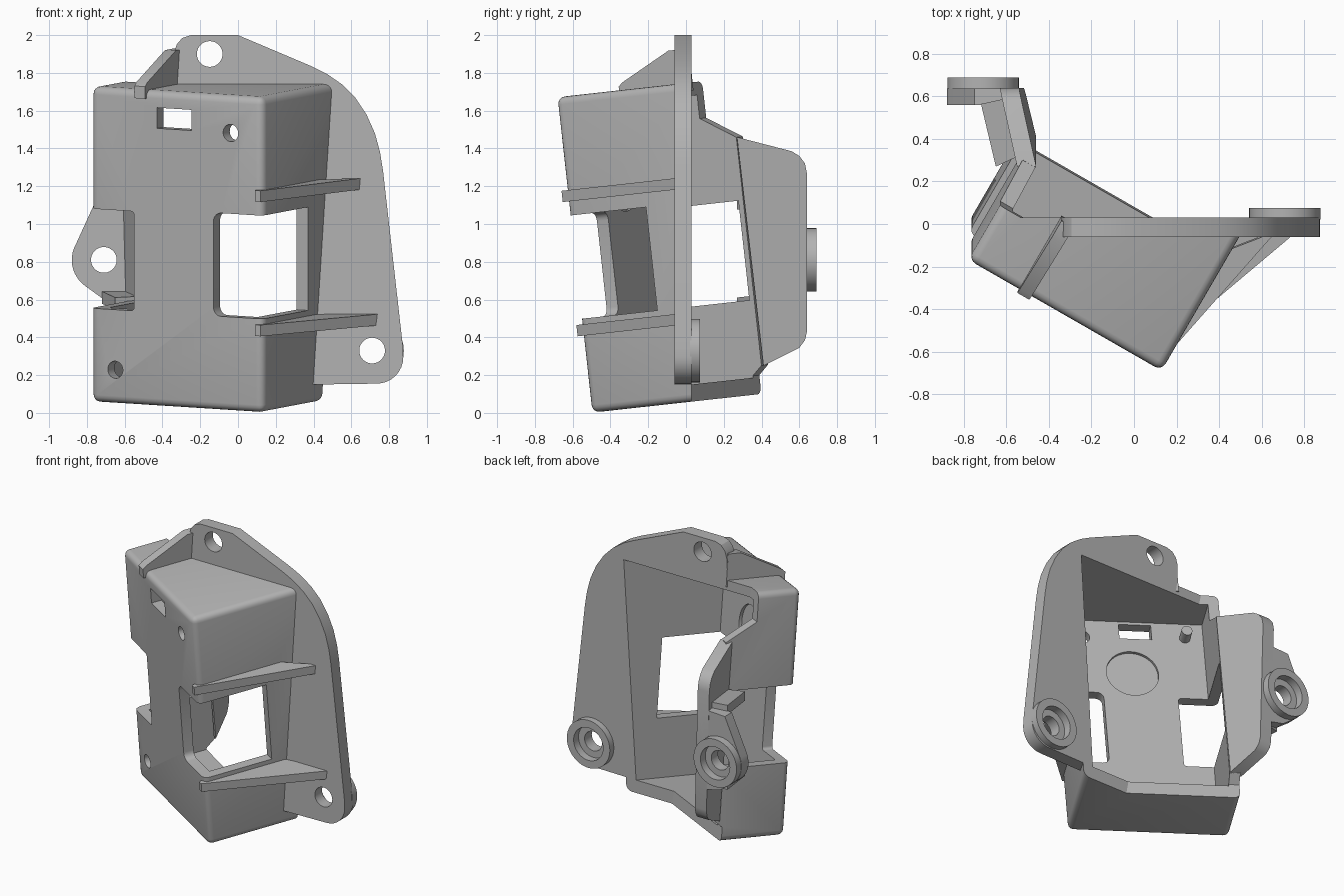
import bpy, bmesh, math
from mathutils import Matrix, Vector

if "Cube" in bpy.data.objects:
    bpy.data.objects.remove(bpy.data.objects["Cube"])

grey = bpy.data.materials.new("light_grey_plastic")
grey.use_nodes = True
grey.diffuse_color = (0.45, 0.45, 0.45, 1)
grey.node_tree.nodes["Principled BSDF"].inputs["Base Color"].default_value = (0.45, 0.45, 0.45, 1)

# Frame of the tilted housing: origin at its bottom front right corner
WORLD = Matrix.Identity(4)
BOX = (Matrix.Translation((0.13, -0.51, 0)) @ Matrix.Rotation(math.radians(6.3), 4, 'X')
       @ Matrix.Rotation(math.radians(-30), 4, 'Z'))
W, H = 1.05, 1.68


def prism(name, pts, axis, lo, hi, frame=BOX, shear=None):
    """Extrude a 2D outline along one axis of a frame."""
    def place(a, b, d):
        co = {'x': (d, a, b), 'y': (a, d, b), 'z': (a, b, d)}[axis]
        return frame @ Vector(shear(*co) if shear else co)
    bm = bmesh.new()
    rings = [[bm.verts.new(place(a, b, d)) for a, b in pts] for d in (lo, hi)]
    n = len(pts)
    for ring in rings:
        bm.faces.new(ring)
    for i in range(n):
        j = (i + 1) % n
        bm.faces.new((rings[0][i], rings[0][j], rings[1][j], rings[1][i]))
    bmesh.ops.recalc_face_normals(bm, faces=bm.faces)
    mesh = bpy.data.meshes.new(name)
    bm.to_mesh(mesh)
    bm.free()
    mesh.materials.append(grey)
    obj = bpy.data.objects.new(name, mesh)
    bpy.context.collection.objects.link(obj)
    return obj


def rect(a0, b0, a1, b1):
    return [(a0, b0), (a1, b0), (a1, b1), (a0, b1)]


def arc(cx, cy, r, start=0, end=360, n=40):
    full = end - start == 360
    steps = [math.radians(start + (end - start) * i / n) for i in range(n if full else n + 1)]
    return [(cx + r * math.cos(t), cy + r * math.sin(t)) for t in steps]


def round_rect(a0, b0, a1, b1, r):
    corners = [(a1 - r, b1 - r), (a0 + r, b1 - r), (a0 + r, b0 + r), (a1 - r, b0 + r)]
    return [p for i, c in enumerate(corners) for p in arc(*c, r, 90 * i, 90 * i + 90, 5)]


def bake(obj):
    deps = bpy.context.evaluated_depsgraph_get()
    mesh = bpy.data.meshes.new_from_object(obj.evaluated_get(deps))
    obj.modifiers.clear()
    obj.data = mesh


def cut(obj, tool, keep=False):
    mod = obj.modifiers.new("cut", 'BOOLEAN')
    mod.operation, mod.solver, mod.object = 'DIFFERENCE', 'EXACT', tool
    bake(obj)
    if not keep:
        bpy.data.objects.remove(tool)


def to_box(x, y, z):
    p = BOX.inverted() @ Vector((x, y, z))
    return p.x, p.y


# Housing: rounded block, trimmed behind the mounting plate, hollowed out
housing = prism("housing", rect(-W, 0, 0, 1.4), 'z', 0, H)
bev = housing.modifiers.new("round", 'BEVEL')
bev.width, bev.segments = 0.04, 4
bake(housing)

trim = prism("trim", rect(-3, -2, 3, 4), 'y', 0.03, 3, WORLD)
kept = [(-2, -3), (0.45, -3), (0.45, 0.1), (0.51, 0.15), (0.51, 1.365),
        (0.30, 1.485), (0.30, 5), (-2, 5)]
cut(trim, prism("kept", kept, 'x', -4, 4))
cut(housing, trim)

cavity = prism("cavity", rect(-W + 0.07, 0.09, -0.07, 1.61), 'y', 0.07, 1.6)
cut(housing, cavity, keep=True)

# Openings round both front corners
cut(housing, prism("window", round_rect(-0.30, 0.5, 0.6, 1.05, 0.045), 'y', -0.5, 0.48))
cut(housing, prism("side_opening", round_rect(-2, 0.5, -0.785, 1.03, 0.02), 'y', -0.5, 0.48))

# Front slot, screw holes and shallow round recess inside
cut(housing, prism("slot", rect(-0.645, 1.48, -0.435, 1.59), 'y', -0.5, 0.2))
for u, w in ((-0.195, 1.48), (-0.9, 0.18)):
    cut(housing, prism("screw_hole", arc(u, w, 0.046), 'y', -0.5, 0.12))
cut(housing, prism("recess", arc(-0.5, 1.21, 0.17), 'y', 0.05, 0.2))
peg = prism("locating_peg", arc(-0.86, 1.5, 0.035), 'y', 0.06, 0.16)

# Mounting plate with the cavity opening through it
outline = [(-0.34, 1.6), (-0.34, 1.9), (-0.325, 1.95), (-0.295, 1.985), (-0.25, 2), (0, 2),
           (0.39, 1.835), (0.47, 1.795), (0.55, 1.74), (0.62, 1.67), (0.68, 1.58), (0.725, 1.48),
           (0.752, 1.38), (0.768, 1.28), (0.873, 0.35)]
outline += arc(0.735, 0.295, 0.14, 0, -90, 8) + [(0.4, 0.15), (0.2, 0.15)]
plate = prism("mounting_plate", outline, 'y', -0.06, 0.03, WORLD)
cut(plate, cavity)
cut(plate, prism("top_hole", arc(-0.15, 1.9, 0.068), 'y', -1, 1, WORLD))

# Bent arm carrying on from the left wall
arm_side = [(0.27, 1.46), (0.56, 1.385), (0.6, 1.36), (0.63, 1.32), (0.64, 1.27), (0.64, 0.43),
            (0.63, 0.385), (0.6, 0.345), (0.41, 0.25)]


def lean(x, y, z):
    bend = 0.27 + (1.46 - z) * 0.115
    return x - 0.23 * (y - bend), y, z


arm = prism("side_arm", arm_side, 'x', -0.55, -0.46, WORLD, lean)

# Mounting tab on the arm
tab_outline = ([(-0.54, 1.14), (-0.75, 1.13)] + arc(-0.71, 0.81, 0.17, 160, 235, 10)
               + [(-0.71, 0.6), (-0.53, 0.56)])
tab = prism("side_tab", tab_outline, 'y', 0.56, 0.638, WORLD)

# Ring bosses behind the two lower mounting holes
for part, name, x, z, y0, y1 in ((plate, "plate_boss", 0.71, 0.33, 0.02, 0.075),
                                 (tab, "tab_boss", -0.71, 0.81, 0.63, 0.69)):
    boss = prism(name, arc(x, z, 0.168), 'y', y0, y1, WORLD)
    for obj in (part, boss, arm):
        cut(obj, prism("bore", arc(x, z, 0.068), 'y', y0 - 0.2, y1 + 0.2, WORLD))
        cut(obj, prism("counterbore", arc(x, z, 0.115), 'y', y1 - 0.055, y1 + 0.2, WORLD))

# Short ribs stiffening the arm above and below the tab
for name, z in (("upper_arm_rib", 1.09), ("lower_arm_rib", 0.56)):
    prism(name, [(-0.65, 0.27), (-0.72, 0.565), (-0.56, 0.6), (-0.50, 0.34)],
          'z', z, z + 0.065, WORLD, lambda x, y, h: (x, y, h + 0.11 * (y - 0.4)))

# Triangular gussets between the housing side and the plate
for name, tip, w in (("upper_gusset", (0.67, -0.03, 1.2), 1.125),
                     ("lower_gusset", (0.77, -0.03, 0.5), 0.41)):
    prism(name, [(-0.035, -0.022), (0.0, -0.022), to_box(*tip), (-0.035, 0.55)],
          'z', w, w + 0.06)

# Top gusset running up from the roof to the plate
prism("top_gusset", [(-0.015, 1.635), (-0.015, 1.7), (0.01, 1.72), (0.31, 1.86),
                     (0.40, 1.86), (0.40, 1.635)], 'x', -0.775, -0.71)

# Smooth the rounded edges, keep the rest crisp
bpy.ops.object.select_all(action='DESELECT')
for obj in bpy.context.collection.objects:
    if obj.type == 'MESH' and grey.name in obj.data.materials:
        obj.select_set(True)
        bpy.context.view_layer.objects.active = obj
bpy.ops.object.shade_smooth_by_angle(angle=math.radians(30))
